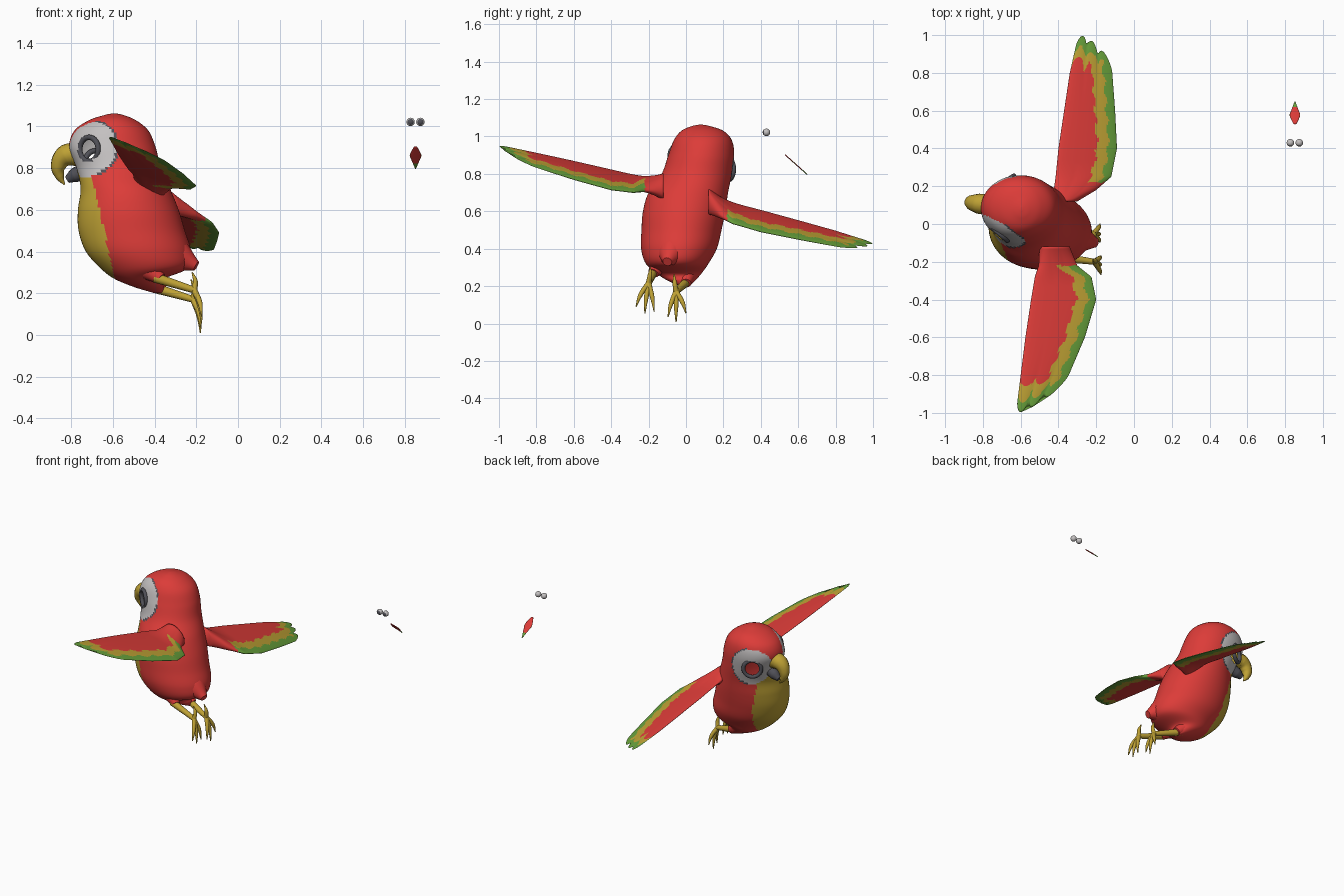
import bpy, bmesh, math
from mathutils import Vector

if "Cube" in bpy.data.objects:
    bpy.data.objects.remove(bpy.data.objects["Cube"])


def material(name, r, g, b):
    m = bpy.data.materials.new(name)
    m.diffuse_color = (r, g, b, 1)
    m.use_nodes = True
    node = m.node_tree.nodes["Principled BSDF"]
    node.inputs["Base Color"].default_value = (r, g, b, 1)
    node.inputs["Roughness"].default_value = 0.7
    return m


RED = material("red_feather", 0.72, 0.045, 0.04)
YELLOW = material("golden_yellow", 0.52, 0.36, 0.035)
GREEN = material("leaf_green", 0.14, 0.36, 0.045)
PALE = material("pale_grey", 0.55, 0.53, 0.53)
DARK = material("dark_grey", 0.08, 0.08, 0.095)
MATS = [RED, YELLOW, GREEN, PALE, DARK]


def smooth_rows(rows, f):
    """Catmull-Rom blend of the rows at fraction f."""
    u = min(max(f, 0), 1) * (len(rows) - 1)
    i = min(int(u), len(rows) - 2)
    t = u - i
    a, b, c, d = (rows[min(max(i + k, 0), len(rows) - 1)] for k in (-1, 0, 1, 2))
    return [q + 0.5 * t * (r - p + t * (2 * p - 5 * q + 4 * r - s + t * (3 * (q - r) + s - p)))
            for p, q, r, s in zip(a, b, c, d)]


def at_station(rows, y):
    """Leading and trailing x at span position y (linear)."""
    for a, b in zip(rows, rows[1:]):
        if abs(y) <= abs(b[0]) or b is rows[-1]:
            t = (y - a[0]) / (b[0] - a[0])
            return [p + (q - p) * t for p, q in zip(a[1:], b[1:])]


def loft(name, rings, rule):
    """Skin closed rings; rule gives each face a material index, or None for a hole."""
    bm = bmesh.new()
    loops = [[bm.verts.new(p) for p in ring] for ring in rings]
    n = len(rings[0])
    for lo, hi in zip(loops, loops[1:]):
        for k in range(n):
            bm.faces.new((lo[k], lo[(k + 1) % n], hi[(k + 1) % n], hi[k]))
    bm.faces.new(loops[0][::-1])
    bm.faces.new(loops[-1])
    bmesh.ops.recalc_face_normals(bm, faces=bm.faces)
    holes = []
    for face in bm.faces:
        index = rule(face.calc_center_median())
        face.smooth = True
        if index is None:
            holes.append(face)
        else:
            face.material_index = index
    bmesh.ops.delete(bm, geom=holes, context='FACES')
    me = bpy.data.meshes.new(name)
    bm.to_mesh(me)
    bm.free()
    for m in MATS:
        me.materials.append(m)
    ob = bpy.data.objects.new(name, me)
    bpy.context.collection.objects.link(ob)
    return ob


def tube(name, mat, *paths):
    """Tapered tubes through (x, y, z, radius) points."""
    cu = bpy.data.curves.new(name, 'CURVE')
    cu.dimensions = '3D'
    cu.bevel_depth = 1
    cu.bevel_resolution = 4
    cu.use_fill_caps = True
    for path in paths:
        sp = cu.splines.new('BEZIER')
        sp.bezier_points.add(len(path) - 1)
        for bp, (x, y, z, r) in zip(sp.bezier_points, path):
            bp.co, bp.radius = (x, y, z), r
            bp.handle_left_type = bp.handle_right_type = 'AUTO'
    cu.materials.append(mat)
    ob = bpy.data.objects.new(name, cu)
    bpy.context.collection.objects.link(ob)


# Body and head: z, min x, max x, min y, max y
BODY = [(.2, -.40, -.36, -.03, .02), (.23, -.5, -.355, -.1, .05), (.27, -.595, -.35, -.16, .085),
        (.32, -.66, -.24, -.215, .12), (.4, -.73, -.225, -.24, .165), (.5, -.765, -.255, -.238, .19),
        (.6, -.768, -.285, -.23, .21), (.7, -.755, -.325, -.2, .225), (.8, -.775, -.37, -.13, .245),
        (.9, -.81, -.395, -.095, .258), (.98, -.785, -.43, -.065, .245), (1.03, -.715, -.49, -.025, .2),
        (1.055, -.64, -.55, .03, .13), (1.063, -.6, -.59, .07, .09)]
EYES = {"left": Vector((-.715, -.05, .89)), "right": Vector((-.685, .225, .825))}


def body_colour(c):
    for p in EYES.values():
        d = (c - p).length
        if d < .06:
            return None
        if d < .14:
            return 3
        if d < .15 and c.x > p.x + .03:
            return 4
    belly = c.z < .8 and c.x < -.68 + (.67 - c.z) * .22
    return 1 if belly else 0


body_rings = []
for i in range(101):
    z, x0, x1, y0, y1 = smooth_rows(BODY, i / 100)
    body_rings.append([((x0 + x1) / 2 + (x1 - x0) / 2 * math.cos(a), (y0 + y1) / 2 + (y1 - y0) / 2 * math.sin(a), z)
                       for a in (math.tau * k / 96 for k in range(96))])
loft("body", body_rings, body_colour)

# Open eye sockets with dark rims
for side, p in EYES.items():
    out = p - Vector((-.6, .085, p.z))
    bpy.ops.mesh.primitive_torus_add(location=p, major_radius=.058, minor_radius=.013, major_segments=32,
                                     minor_segments=10, rotation=out.to_track_quat('Z', 'Y').to_euler())
    rim = bpy.context.object
    rim.name = side + "_eye_rim"
    rim.data.materials.append(DARK)
    bpy.ops.object.shade_smooth()

# Beak
tube("upper_beak", YELLOW, [(-.76, .1, .865, .055), (-.825, .108, .86, .053), (-.862, .115, .81, .037),
                            (-.855, .12, .76, .022), (-.832, .12, .72, .003)])
tube("lower_beak", DARK, [(-.74, .1, .785, .04), (-.785, .11, .765, .035), (-.82, .115, .745, .018)])

# Rump and thighs
tube("rump", RED, [(-.4, -.05, .45, .13), (-.28, -.08, .375, .075), (-.2, -.1, .33, .025)])
tube("thighs", RED, [(-.46, -.13, .34, .07), (-.37, -.175, .268, .028)],
     [(-.46, .01, .29, .065), (-.36, 0, .215, .028)])

# Legs and clawed feet: hip, ankle, then toe ends as (y, z)
FEET = {"left": ((-.4, -.175, .275), (-.21, -.2, .215), [(-.267, .09), (-.22, .055), (-.17, .065), (-.19, .3)]),
        "right": ((-.4, .005, .225), (-.215, -.053, .17), [(-.096, .035), (-.053, .008), (0, .055), (-.064, .265)])}
for side, (hip, ankle, toes) in FEET.items():
    tube(side + "_leg", YELLOW, [(*hip, .024), (*ankle, .016)])
    claws = []
    for y, z in toes:
        up = z > ankle[2]
        end_x = ankle[0] + (-.01 if up else .035)
        mid = ((ankle[0] + end_x) / 2 + .01, (ankle[1] + y) / 2 + (y - ankle[1]) * .15, (ankle[2] + z) / 2)
        claws.append([(*ankle, .015), (*mid, .012), (end_x, y, z, .003)])
    tube(side + "_foot", YELLOW, *claws)

# Wings: span position, leading x, trailing x; plane is z = a + b x + c y
WINGS = {"left": ([(-.12, -.5, -.34), (-.22, -.505, -.3), (-.28, -.525, -.225), (-.4, -.545, -.2),
                   (-.6, -.575, -.26), (-.8, -.6, -.345), (-1, -.625, -.47)], (.58, -.308, -.183)),
         "right": ([(.12, -.44, -.3), (.18, -.425, -.2), (.25, -.415, -.12), (.4, -.4, -.09),
                    (.6, -.37, -.1), (.8, -.34, -.115), (1, -.295, -.14)], (.545, -.37, -.22))}


def wing(side, rows, plane):
    root = rows[0][0]

    def tip(t):
        lobes = abs(math.sin(3 * math.pi * t)) ** .5
        return (1 - .13 * t * t - .06 * (1 - lobes)) * (1 if root > 0 else -1)

    def colour(c):
        lead, trail = at_station(rows, c.y)
        t = min(max((c.x - lead) / (trail - lead), 0), 1)
        edge = min(trail - c.x, (abs(tip(t)) - abs(c.y)) * .85) + .008 * math.sin(c.y * 60)
        if abs(c.y) < .22 or edge > .105:
            return 0
        return 2 if edge < .045 else 1

    rings = []
    for i in range(71):
        s = i / 70
        thick = (.016 + .05 * max(0, 1 - s * 4) ** 2) * (1.02 - s ** 5)
        ring = []
        for k in range(80):
            a = math.tau * k / 80
            t = (1 - math.cos(a)) / 2
            y = root + (tip(t) - root) * s
            lead, trail = at_station(rows, y)
            x = lead + (trail - lead) * t
            ring.append((x, y, plane[0] + plane[1] * x + plane[2] * y + thick * math.sin(a)))
        rings.append(ring)
    loft(side + "_wing", rings, colour)


for side, (rows, plane) in WINGS.items():
    wing(side, rows, plane)

# Detached tail feather: distance along, half width
TAIL = [(0, .008), (.2, .02), (.4, .028), (.6, .02), (.8, .011), (1, .002)]
tail_rings = []
for i in range(21):
    f, w = smooth_rows(TAIL, i / 20)
    tail_rings.append([(.852 + w * math.cos(a), .53 + .118 * f + .002 * math.sin(a), .902 - .105 * f + .002 * math.sin(a))
                       for a in (math.tau * k / 16 for k in range(16))])
loft("tail_feather", tail_rings,
     lambda c: 2 if c.y > .618 else 1 if abs(c.x - .852) > .024 else 0)

# Detached eyeballs with dark pupils
for side, x in (("right", .828), ("left", .875)):
    bpy.ops.mesh.primitive_uv_sphere_add(segments=24, ring_count=16, radius=.02, location=(x, .43, 1.022),
                                         rotation=(math.pi / 2, 0, 0))
    ball = bpy.context.object
    ball.name = side + "_eyeball"
    for m in (PALE, DARK):
        ball.data.materials.append(m)
    for face in ball.data.polygons:
        face.material_index = int(face.center.z > .013)
    bpy.ops.object.shade_smooth()
